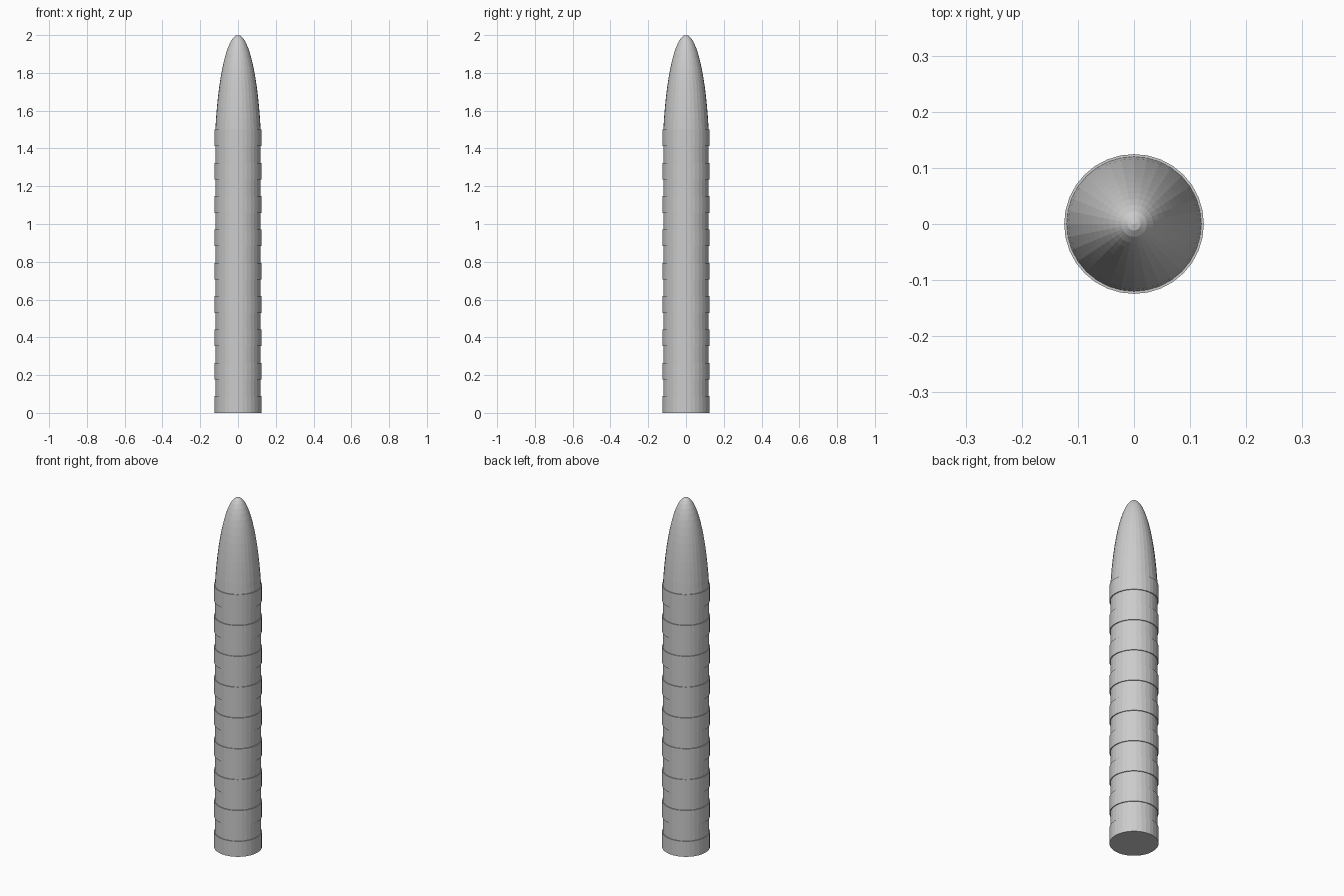
import bpy, bmesh, math

if "Cube" in bpy.data.objects:
    bpy.data.objects.remove(bpy.data.objects["Cube"])

SIDES = 32
CORE_R, RING_R = 0.12, 0.1245
BODY_H, TOTAL_H = 1.5, 2.0
BANDS = 9
STEP = BODY_H / (2 * BANDS - 1)

grey = bpy.data.materials.new("plain_grey")
grey.diffuse_color = (0.6, 0.6, 0.6, 1)
grey.use_nodes = True
grey.node_tree.nodes["Principled BSDF"].inputs["Base Color"].default_value = grey.diffuse_color


def lathe(name, profile):
    """Revolve (radius, height) points; open ends are capped."""
    bm = bmesh.new()
    loops = []
    for r, z in profile:
        loops.append([bm.verts.new((r * math.cos(a), r * math.sin(a), z))
                      for a in (2 * math.pi * i / SIDES for i in range(SIDES))])
    for low, high in zip(loops, loops[1:]):
        for i in range(SIDES):
            j = (i + 1) % SIDES
            bm.faces.new((low[i], low[j], high[j], high[i]))
    bm.faces.new(list(reversed(loops[0])))
    # close the top with a fan around one centre vertex
    tip = bm.verts.new((0, 0, profile[-1][1] if name != "nose" else TOTAL_H))
    for i in range(SIDES):
        bm.faces.new((loops[-1][i], loops[-1][(i + 1) % SIDES], tip))
    mesh = bpy.data.meshes.new(name)
    bm.to_mesh(mesh)
    bm.free()
    mesh.materials.append(grey)
    obj = bpy.data.objects.new(name, mesh)
    bpy.context.collection.objects.link(obj)
    return obj


# body: alternating wide bands and narrow grooves
body = []
for k in range(2 * BANDS - 1):
    r = RING_R if k % 2 == 0 else CORE_R
    body += [(r, k * STEP), (r, (k + 1) * STEP)]
lathe("banded_body", body)

# nose: rounded bullet tip, an ellipse whose centre lies below the joint
C = 0.4
base = math.sqrt(1 - (C / (1 + C)) ** 2)
start = math.asin(C / (1 + C))
nose = []
for k in range(14):
    a = start + (math.pi / 2 - start) * k / 14
    t = math.sin(a) * (1 + C) - C
    nose.append((CORE_R * math.cos(a) / base, BODY_H + t * (TOTAL_H - BODY_H)))
lathe("nose", nose)
